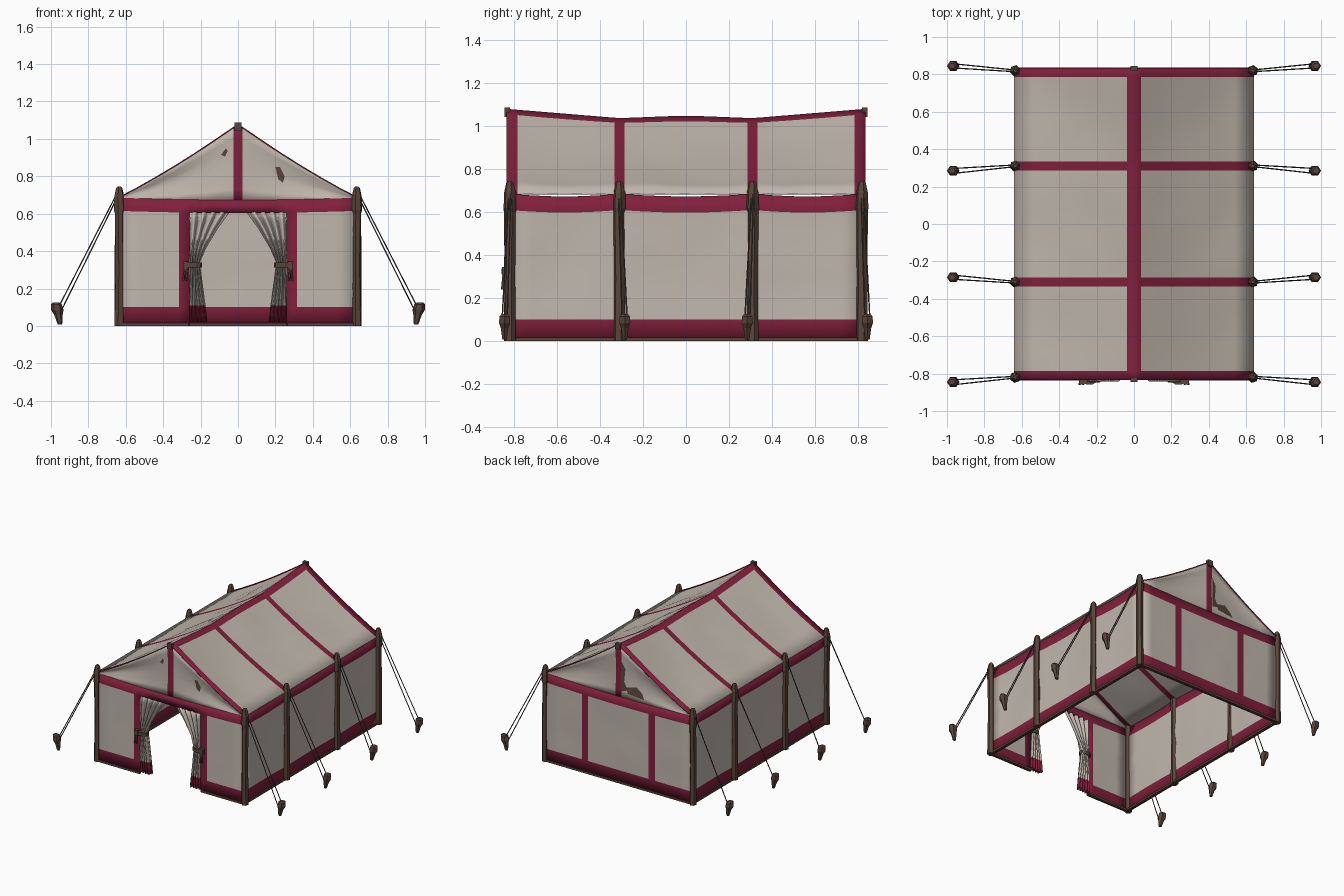
import bpy, bmesh, math, random
from mathutils import Vector

if "Cube" in bpy.data.objects:
    bpy.data.objects.remove(bpy.data.objects["Cube"])
random.seed(4)

def material(name, c):
    m = bpy.data.materials.new(name)
    m.diffuse_color = (*c, 1)
    m.use_nodes = True
    m.node_tree.nodes["Principled BSDF"].inputs["Base Color"].default_value = m.diffuse_color
    return m

CANVAS = material("canvas", (0.53, 0.475, 0.42))
RED = material("crimson_trim", (0.22, 0.014, 0.045))
WOOD = material("brown_wood", (0.1, 0.06, 0.043))
ROPE = material("dark_rope", (0.085, 0.07, 0.06))

def finish(name, bm, mats, smooth=False):
    me = bpy.data.meshes.new(name)
    bm.to_mesh(me)
    bm.free()
    for m in mats:
        me.materials.append(m)
    for p in me.polygons:
        p.use_smooth = smooth
    ob = bpy.data.objects.new(name, me)
    bpy.context.collection.objects.link(ob)
    return ob

def lines(keys, step):
    out = [keys[0]]
    for a, b in zip(keys, keys[1:]):
        n = max(1, math.ceil((b - a) / step - 1e-6))
        out += [a + (b - a) * i / n for i in range(1, n + 1)]
    return out

def cloth(name, us, vs, pos, red, skip=None, jitter=0.006, step=0.12, thick=0.006):
    """Gridded sheet: trim faces by rule, canvas verts slightly creased."""
    us, vs = lines(us, step), lines(vs, step)
    bm = bmesh.new()
    g = [[bm.verts.new(pos(u, v)) for v in vs] for u in us]
    for i in range(len(us) - 1):
        for j in range(len(vs) - 1):
            u, v = (us[i] + us[i + 1]) / 2, (vs[j] + vs[j + 1]) / 2
            if skip and skip(u, v):
                continue
            f = bm.faces.new((g[i][j], g[i + 1][j], g[i + 1][j + 1], g[i][j + 1]))
            f.material_index = int(red(u, v))
    bmesh.ops.delete(bm, geom=[v for v in bm.verts if not v.link_faces], context='VERTS')
    bm.normal_update()
    for v in bm.verts:
        if jitter and not v.is_boundary and all(f.material_index == 0 for f in v.link_faces):
            v.co += v.normal * random.uniform(-jitter, jitter)
    ob = finish(name, bm, (CANVAS, RED), True)
    s = ob.modifiers.new("thickness", 'SOLIDIFY')
    s.thickness, s.offset = thick, 0
    return ob

def loft(name, rings, mat, sides=6, spin=0.0):
    """Faceted tube through (centre, rx, ry) rings stacked along z."""
    bm = bmesh.new()
    loops = []
    for c, rx, ry in rings:
        loops.append([bm.verts.new((c[0] + rx * math.cos(spin + math.tau * k / sides),
                                    c[1] + ry * math.sin(spin + math.tau * k / sides), c[2]))
                      for k in range(sides)])
    for a, b in zip(loops, loops[1:]):
        for k in range(sides):
            n = (k + 1) % sides
            bm.faces.new((a[k], a[n], b[n], b[k]))
    bm.faces.new(loops[0][::-1])
    bm.faces.new(loops[-1])
    return finish(name, bm, (mat,))

def box(name, c, size, mat):
    bm = bmesh.new()
    bmesh.ops.create_cube(bm, size=1)
    for v in bm.verts:
        v.co = Vector(c) + Vector(a * b for a, b in zip(v.co, size))
    return finish(name, bm, (mat,))

def rod(name, a, b, r, mat):
    a, b = Vector(a), Vector(b)
    bm = bmesh.new()
    bmesh.ops.create_cone(bm, cap_ends=True, segments=5, radius1=r, radius2=r, depth=(b - a).length)
    q = (b - a).to_track_quat('Z', 'Y')
    for v in bm.verts:
        v.co = q @ v.co + (a + b) / 2
    return finish(name, bm, (mat,))

def lerp(pts, t):
    for (a, p), (b, q) in zip(pts, pts[1:]):
        if t <= b:
            return p + (q - p) * (t - a) / (b - a)
    return pts[-1][1]

def bay(y):
    """0 at the posts, 1 mid-bay."""
    k = [-0.82, -0.31, 0.31, 0.82]
    for a, b in zip(k, k[1:]):
        if a <= y <= b:
            return math.sin(math.pi * (y - a) / (b - a))
    return 0

def roof_z(x, y):
    t = min(1, abs(x) / 0.635)
    ridge = lerp([(0, 1.047), (0.31, 1.035), (0.835, 1.078)], abs(y))
    hang = math.sin(math.pi * t)
    return 0.685 + (ridge - 0.685) * (1 - t) - hang * (0.014 + 0.014 * bay(y))

# Roof with crimson ridge and rafter strips
cloth("roof", [-0.64, -0.035, 0, 0.035, 0.64],
      [-0.835, -0.785, -0.333, -0.287, 0.287, 0.333, 0.785, 0.835],
      lambda x, y: (x, y, roof_z(x, y)),
      lambda x, y: abs(x) < 0.035 or abs(y) > 0.785 or abs(abs(y) - 0.31) < 0.023)

# Side walls with top and bottom bands
for s, side in ((-1, "left"), (1, "right")):
    cloth(side + "_wall", [-0.825, -0.31, 0.31, 0.825], [0, 0.1, 0.61, 0.685],
          lambda y, z: (s * (0.63 - 0.012 * bay(y) * math.sin(math.pi * z / 0.685)), y,
                        z - (0.012 * bay(y) if z > 0.6 else 0)),
          lambda y, z: z < 0.1 or z > 0.61)

def gable_y(x, z):
    h = max(0.02, roof_z(x, 0.835) - 0.67)
    v = min(1, max(0, (z - 0.67) / h))
    return 0.828 - 0.025 * math.sin(math.pi * v) * math.sin(math.pi * abs(x) / 0.635)

for s, end in ((-1, "front"), (1, "back")):
    # End wall, the front one left open for the doorway
    def wall_pos(x, z):
        dip = 0.012 * math.cos(x / 0.635 * math.pi / 2) if z > 0.6 else 0
        return (x, s * 0.828, z - dip)
    cloth(end + "_wall", [-0.635, -0.315, -0.26, 0.26, 0.315, 0.635], [0, 0.1, 0.615, 0.685], wall_pos,
          lambda x, z: z < 0.1 or z > 0.615 or 0.26 < abs(x) < 0.315,
          (lambda x, z: abs(x) < 0.26 and z < 0.615) if s < 0 else None)

    # Gable triangle with centre strip
    def gable_pos(x, v):
        z = 0.672 + v * (roof_z(x, 0.835) - 0.672)
        return (x, s * gable_y(x, z), z)
    cloth(end + "_gable", [-0.635, -0.024, 0, 0.024, 0.635], [0, 1], gable_pos,
          lambda x, v: abs(x) < 0.024, jitter=0.004, step=0.16)
    # Ridge pole end
    box(end + "_ridge_end", (0, s * 0.832, 1.065), (0.04, 0.026, 0.045), WOOD)

def patch(name, s, pts):
    bm = bmesh.new()
    bm.faces.new([bm.verts.new((x, s * (gable_y(x, z) + 0.009), z)) for x, z in pts])
    finish(name, bm, (WOOD,))

# Small brown patches on the gables
patch("front_patch_a", -1, [(0.2, 0.85), (0.225, 0.85), (0.25, 0.8), (0.24, 0.765), (0.215, 0.785)])
patch("front_patch_b", -1, [(-0.065, 0.95), (-0.055, 0.935), (-0.07, 0.905), (-0.09, 0.915)])
patch("back_patch_a", 1, [(-0.026, 0.96), (-0.06, 0.9), (-0.05, 0.8), (-0.08, 0.74), (-0.026, 0.72)])
patch("back_patch_b", 1, [(-0.07, 0.76), (-0.15, 0.78), (-0.2, 0.74), (-0.22, 0.7), (-0.08, 0.715)])

# Curtains tied back at the doorway
INNER = [(0.02, 0.165), (0.11, 0.175), (0.3, 0.2), (0.34, 0.205), (0.42, 0.17), (0.52, 0.11), (0.61, 0.045)]
OUTER = [(0.02, 0.27), (0.3, 0.255), (0.34, 0.255), (0.42, 0.262), (0.61, 0.268)]
for s, side in ((-1, "left"), (1, "right")):
    def curtain_pos(u, z):
        a, b = lerp(INNER, z), lerp(OUTER, z)
        amp = 0.016 if z > 0.4 else 0.022
        return (s * (a + (b - a) * u), -0.825 + amp * math.sin(u * math.tau * 4.5), z)
    c = cloth(side + "_curtain", [i / 36 for i in range(37)], [0.02, 0.11, 0.3, 0.34, 0.42, 0.52, 0.61],
              curtain_pos, lambda u, z: z < 0.11, jitter=0, step=0.06, thick=0.003)
    # Tie-back with knot and tails
    loft(side + "_curtain_tie", [((s * 0.238, -0.828, z), 0.046, 0.032) for z in (0.312, 0.338)], WOOD, 10)
    box(side + "_tie_knot", (s * 0.28, -0.843, 0.325), (0.03, 0.028, 0.04), WOOD)
    for k, dx in enumerate((-0.008, 0.012)):
        rod(f"{side}_tie_tail_{k}", (s * 0.28, -0.848, 0.32), (s * (0.28 + dx), -0.856, 0.24), 0.006, WOOD)

# Posts, guy ropes and pegs
for s, side in ((-1, "left"), (1, "right")):
    for i, (y, py) in enumerate(((-0.82, -0.845), (-0.31, -0.285), (0.31, 0.285), (0.82, 0.845))):
        x = s * 0.635
        w = random.uniform(-0.004, 0.004)
        loft(f"{side}_post_{i}",
             [((x, y, 0), 0.027, 0.028), ((x + w, y, 0.3), 0.023, 0.025), ((x, y - w, 0.6), 0.024, 0.026),
              ((x, y, 0.62), 0.03, 0.03), ((x, y, 0.69), 0.028, 0.028), ((x, y, 0.735), 0.018, 0.018),
              ((x, y, 0.745), 0.01, 0.01)], WOOD, 6, 0.3)
        for k, d in enumerate((-0.012, 0.012)):
            rod(f"{side}_rope_{i}_{k}", (s * 0.65, y + d * 0.4, 0.69 + d), (s * (0.955 + d), py + d, 0.085), 0.0035, ROPE)
        loft(f"{side}_peg_{i}",
             [((s * 0.952, py, 0.008), 0.012, 0.012), ((s * 0.96, py, 0.06), 0.023, 0.02),
              ((s * 0.966, py, 0.085), 0.033, 0.03), ((s * 0.971, py, 0.115), 0.029, 0.027),
              ((s * 0.974, py, 0.125), 0.018, 0.016)], WOOD, 6, 0.0)
    # Ground rails
    box(side + "_ground_rail", (s * 0.628, 0, 0.008), (0.025, 1.65, 0.016), WOOD)
    box(side + "_front_ground_rail", (s * 0.45, -0.824, 0.008), (0.37, 0.025, 0.016), WOOD)
box("back_ground_rail", (0, 0.824, 0.008), (1.26, 0.025, 0.016), WOOD)
